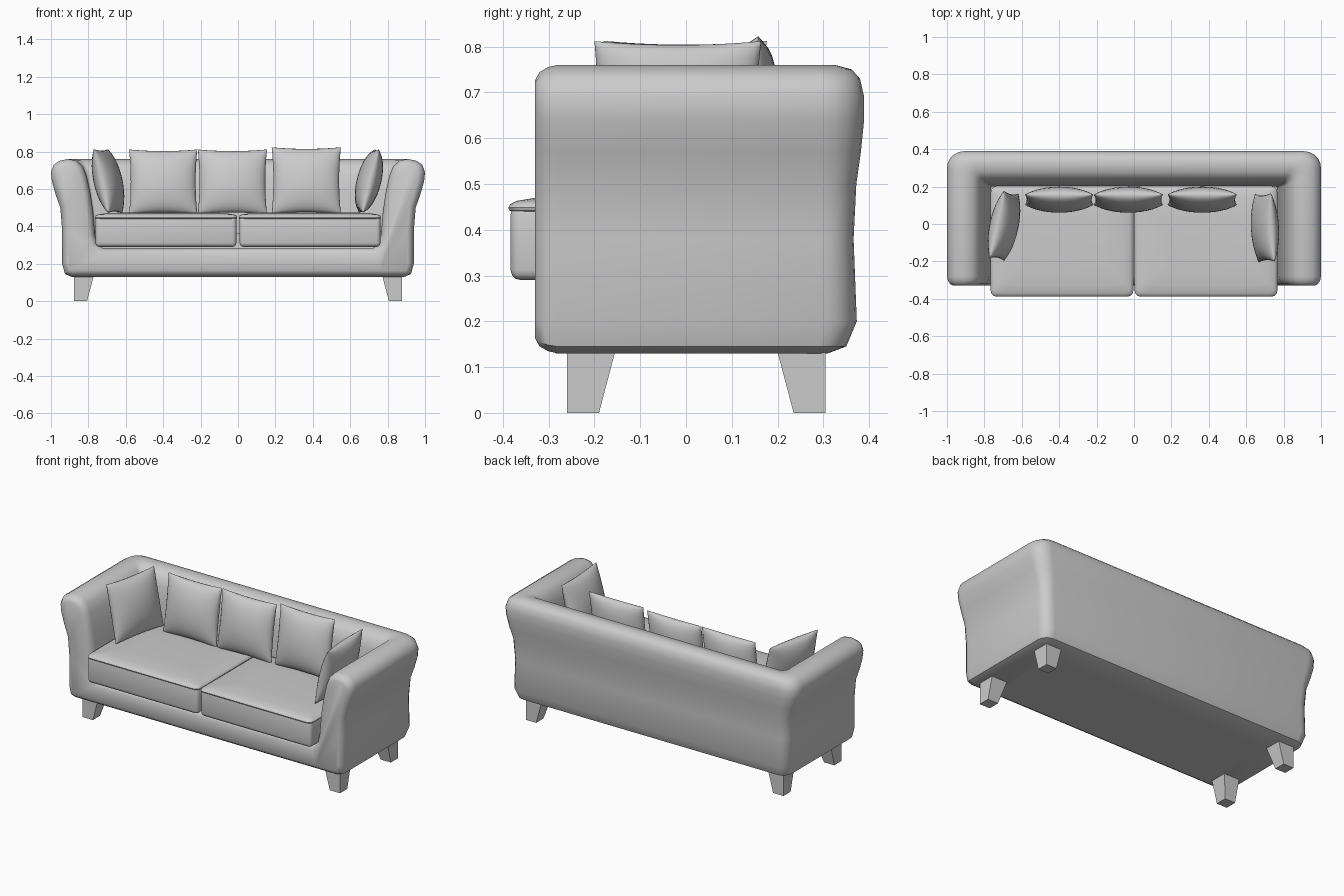
import bpy, bmesh
from math import sin, cos, pi, radians
from mathutils import Vector, Matrix

if "Cube" in bpy.data.objects:
    bpy.data.objects.remove(bpy.data.objects["Cube"])


def finish(bm, name, angle=40):
    bmesh.ops.recalc_face_normals(bm, faces=bm.faces)
    me = bpy.data.meshes.new(name)
    bm.to_mesh(me)
    bm.free()
    ob = bpy.data.objects.new(name, me)
    bpy.context.collection.objects.link(ob)
    for p in me.polygons:
        p.use_smooth = True
    me.set_sharp_from_angle(angle=radians(angle))
    return ob


def loft(bm, rings, closed):
    rows = [[bm.verts.new(p) for p in r] for r in rings]
    n = len(rows[0])
    for a, b in zip(rows, rows[1:]):
        for i in range(n if closed else n - 1):
            j = (i + 1) % n
            bm.faces.new((a[i], a[j], b[j], b[i]))
    return rows


def box(name, lo, hi, bevel=0, seg=3):
    bm = bmesh.new()
    bmesh.ops.create_cube(bm, size=1)
    for v in bm.verts:
        v.co = [l + (c + .5) * (h - l) for l, h, c in zip(lo, hi, v.co)]
    if bevel:
        bmesh.ops.bevel(bm, geom=bm.edges[:], offset=bevel, segments=seg,
                        profile=.5, affect='EDGES')
    return finish(bm, name)


# Upholstered shell: x and z give the arm section, y the matching back section
section = [(.76, .13, .20), (.89, .13, .31), (.925, .145, .35), (.94, .20, .373),
           (.94, .38, .366), (.95, .50, .372), (.975, .57, .382), (.995, .64, .389),
           (1.0, .69, .389), (.985, .73, .38), (.955, .75, .362), (.91, .76, .325),
           (.865, .752, .275), (.83, .72, .24), (.81, .67, .222), (.79, .58, .21),
           (.775, .48, .205), (.765, .36, .20)]
FRONT = -.28
bm = bmesh.new()


def corner_ring(t, side):
    ring = []
    for x, z, y in section:
        r = max(.01, (x - .76) / .24 * .09)
        ring.append((side * (x - r + r * cos(t)), y - r + r * sin(t), z))
    return ring


angles = [i * pi / 10 for i in range(6)]
rings = [[(x, FRONT, z) for x, z, y in section]]
rings += [corner_ring(t, 1) for t in angles]
rings += [corner_ring(t, -1) for t in reversed(angles)]
rings += [[(-x, FRONT, z) for x, z, y in section]]
loft(bm, rings, False)

# Rounded U-shaped front of the shell
half = [Vector((x, z)) for x, z, y in section] + [Vector((.755, .31)), Vector((.725, .285))]
outline = half + [Vector((-p.x, p.y)) for p in reversed(half)]


def inset(pts, d):
    out = []
    for i, p in enumerate(pts):
        e1 = (p - pts[i - 1]).normalized()
        e2 = (pts[(i + 1) % len(pts)] - p).normalized()
        e = (e1 + e2).normalized()
        out.append(p + Vector((-e.y, e.x)) * d)
    return out


rings = [[(p.x, y, p.y) for p in inset(outline, d)]
         for y, d in ((FRONT, 0), (-.302, .005), (-.32, .016), (-.33, .034))]
rows = loft(bm, rings, True)
bm.faces.new(rows[-1])
bmesh.ops.remove_doubles(bm, verts=bm.verts, dist=.0005)
finish(bm, "sofa_shell")

# Seat platform
box("seat_base", (-.765, -.285, .13), (.765, .205, .285))

# Seat cushions with an overhanging top panel
for side, label in ((-1, "left"), (1, "right")):
    xs = sorted((side * .008, side * .762))
    box(label + "_seat_cushion", (xs[0], -.383, .29), (xs[1], .2, .455), .022)
    bm = bmesh.new()
    x0, x1 = xs[0] - .004, xs[1] + .004
    rings = []
    for d, z in ((.012, .437), (.002, .442), (0, .448), (.004, .456), (.018, .463),
                 (.06, .470), (.15, .474)):
        w, h, r = (x1 - x0) / 2 - d, .295 - d, .03
        ring = []
        for k in range(16):
            q = k // 4
            a = q * pi / 2 + (k % 4) * pi / 6
            sx, sy = (1, -1, -1, 1)[q], (1, 1, -1, -1)[q]
            ring.append(((x0 + x1) / 2 + sx * (w - r) + r * cos(a),
                         -.093 + sy * (h - r) + r * sin(a), z))
        rings.append(ring)
    rows = loft(bm, rings, True)
    bm.faces.new(rows[0])
    bm.faces.new(rows[-1])
    finish(bm, label + "_cushion_top")


# Throw pillows: puffed square with pinched corners, facing local y
def pillow(name, loc, w, h, thick, lean, yaw):
    bm = bmesh.new()
    n = 16
    for s in (-1, 1):
        rings = []
        for i in range(n + 1):
            u = sin((i / n - .5) * pi)
            ring = []
            for j in range(n + 1):
                v = sin((j / n - .5) * pi)
                puff = max(0, (1 - u * u) * (1 - v * v)) ** .5
                ring.append((w / 2 * u * (1 - .05 * (1 - v * v)), s * thick / 2 * puff,
                             h / 2 * v * (1 - .05 * (1 - u * u))))
            rings.append(ring)
        loft(bm, rings, False)
    bmesh.ops.remove_doubles(bm, verts=bm.verts, dist=.0005)
    bm.transform(Matrix.Translation(loc) @ Matrix.Rotation(radians(yaw), 4, 'Z')
                 @ Matrix.Rotation(radians(lean), 4, 'X'))
    finish(bm, name, 80)


pillow("back_pillow_left", (-.40, .13, .638), .365, .35, .13, -9, 0)
pillow("back_pillow_middle", (-.03, .13, .638), .37, .35, .13, -9, 0)
pillow("back_pillow_right", (.365, .13, .645), .37, .36, .13, -9, 0)
pillow("side_pillow_left", (-.695, -.01, .642), .365, .35, .14, -13, 78)
pillow("side_pillow_right", (.70, -.02, .642), .365, .35, .13, -14, -87)

# Tapered legs, upright on the outer sides
for sx, xn in ((-1, "left"), (1, "right")):
    for sy, yo, yn in ((-1, .26, "front"), (1, .305, "back")):
        bm = bmesh.new()
        rings = []
        for z, w in ((0, .07), (.14, .107)):
            rings.append([(sx * (.877 - a * w), sy * (yo - b * w), z)
                          for a, b in ((0, 0), (1, 0), (1, 1), (0, 1))])
        rows = loft(bm, rings, True)
        bm.faces.new(rows[0])
        bm.faces.new(rows[1])
        finish(bm, f"{yn}_{xn}_leg", 30)
